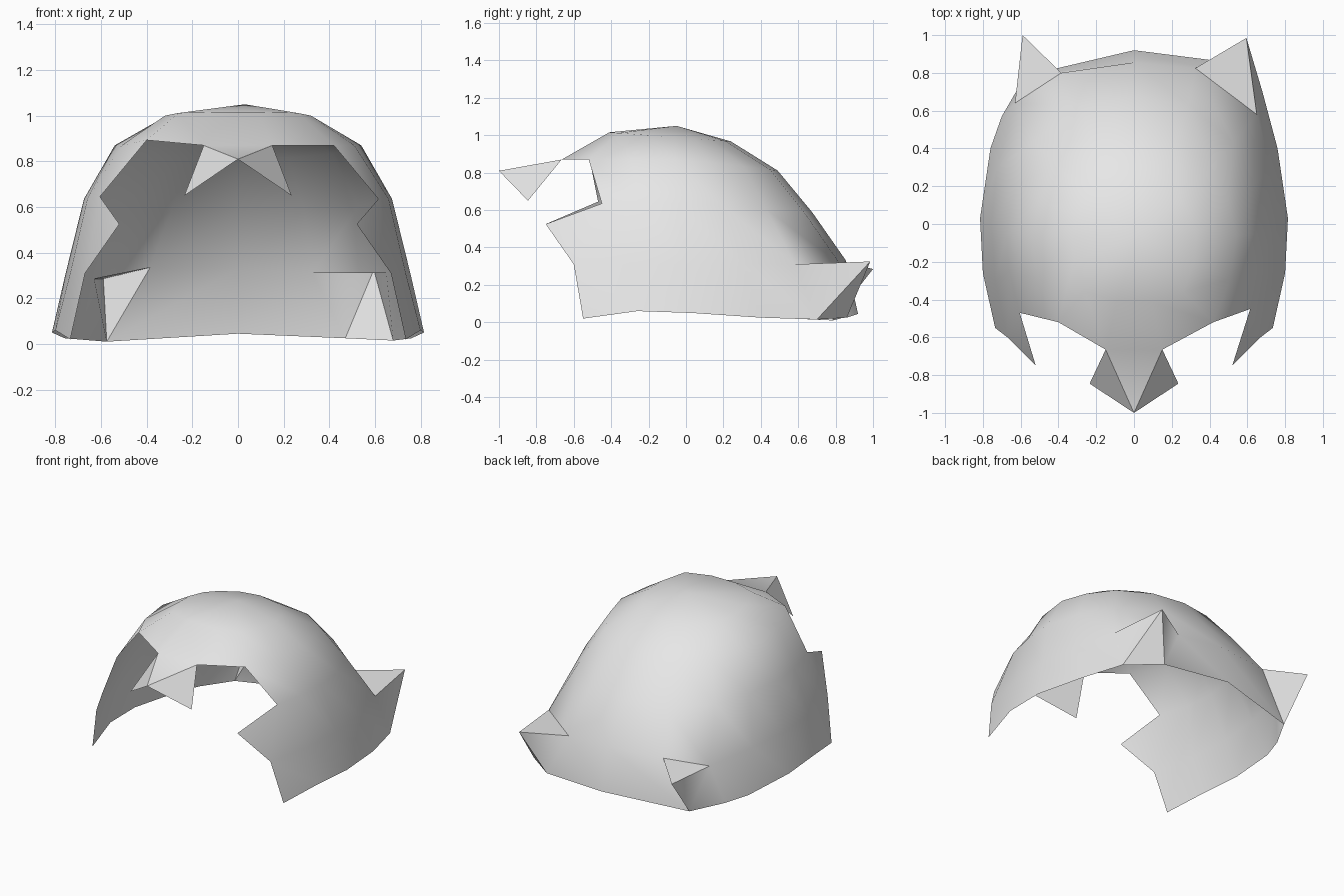
import bpy, bmesh

if "Cube" in bpy.data.objects:
    bpy.data.objects.remove(bpy.data.objects["Cube"])

# Half outlines (x, y) of the shell from back centre round to the front
RINGS = [
    [(0, .92), (.47, .86), (.68, .70), (.76, .40), (.815, .03), (.80, -.26), (.735, -.55)],
    [(0, .855), (.325, .825), (.65, .58), (.725, .30), (.755, 0), (.735, -.30), (.67, -.60)],
    [(0, .675), (.29, .63), (.53, .43), (.63, .20), (.675, -.05), (.66, -.25), (.615, -.45)],
    [(0, .49), (.22, .45), (.41, .31), (.50, .12), (.54, -.06), (.51, -.29), (.42, -.52), (.15, -.665)],
    [(0, .24), (.13, .21), (.24, .13), (.30, .05), (.33, -.06), (.32, -.20), (.26, -.36), (.09, -.41)],
]
RIM_Z = [.045, .025, .015, .025, .05, .06, .02]


def height(ring, col, y):
    """Height of a ring point; upper rings dip toward the back."""
    back = max(0, y)
    return [RIM_Z[min(col, 6)], .31 + .02 * (col == 0), .635 - .07 * back,
            .87 - .12 * back, .985 - .075 * y][ring]


# Small left/right differences around the rear tufts
SHIFT = {
    (-1, 0, 1): (-.575, .785, .01), (-1, 0, 2): (-.70, .57, .02),
    (-1, 1, 1): (-.385, .80, .335), (-1, 1, 2): (-.63, .64, .285),
    (-1, 2, 6): (-.605, -.47, .645), (-1, 3, 6): (-.40, -.52, .893),
}

bm = bmesh.new()
V = {}
for r, ring in enumerate(RINGS):
    for c, (x, y) in enumerate(ring):
        for s in (1, -1):
            if c == 0 and s == -1:
                V[s, r, c] = V[1, r, c]
                continue
            co = SHIFT.get((s, r, c), (s * x, y, height(r, c, y)))
            V[s, r, c] = bm.verts.new(co)
crown = bm.verts.new((.03, -.05, 1.05))


def face(s, *verts):
    """Add a face, flipping the winding on the mirrored side."""
    bm.faces.new(verts if s == 1 else verts[::-1])


def tuft(s, tip, *base):
    """Pointed fan from the edges of a base chain to one tip."""
    t = bm.verts.new(tip)
    for a, b in zip(base, base[1:]):
        face(s, a, b, t)


for s in (1, -1):
    # Shell panels between the rings, leaving a gap under each rear tuft
    for r in range(4):
        for c in range(len(RINGS[r]) - 1):
            if (r, c) != (0, 1):
                face(s, V[s, r, c], V[s, r, c + 1], V[s, r + 1, c + 1], V[s, r + 1, c])
    # Crown fan
    for c in range(7):
        face(s, V[s, 4, c], V[s, 4, c + 1], crown)
    # Pointed lock at the temple
    tuft(s, (s * .52, -.75, .525), V[s, 1, 6], V[s, 2, 6])

# Front centre panels of the shell
face(1, V[1, 4, 7], V[-1, 4, 7], crown)
face(1, V[1, 3, 7], V[-1, 3, 7], V[-1, 4, 7], V[1, 4, 7])

# Rear tufts: four-sided on the right, three-sided on the left
a, b, c, d = V[1, 0, 1], V[1, 0, 2], V[1, 1, 2], V[1, 1, 1]
tuft(1, (.595, .985, .325), a, b, c, d, a)
a, b, c, d = V[-1, 0, 1], V[-1, 0, 2], V[-1, 1, 2], V[-1, 1, 1]
face(-1, a, b, c)
tuft(-1, (-.59, 1, .285), a, c, d, a)

# Fringe: a central point with a drooping flap on each side
tip = bm.verts.new((0, -1, .81))
face(1, V[1, 3, 7], tip, V[-1, 3, 7])
for s in (1, -1):
    face(s, V[s, 3, 7], bm.verts.new((s * .235, -.845, .65)), tip)

bmesh.ops.recalc_face_normals(bm, faces=bm.faces[:])
top = max(bm.faces, key=lambda f: f.calc_center_median().z)
if top.normal.z < 0:
    bmesh.ops.reverse_faces(bm, faces=bm.faces[:])

mesh = bpy.data.meshes.new("hair_shell")
bm.to_mesh(mesh)
bm.free()
hair = bpy.data.objects.new("hair_shell", mesh)
bpy.context.collection.objects.link(hair)

grey = bpy.data.materials.new("light_grey")
grey.diffuse_color = (.8, .8, .8, 1)
grey.use_nodes = True
grey.node_tree.nodes["Principled BSDF"].inputs["Base Color"].default_value = grey.diffuse_color
mesh.materials.append(grey)

# Smooth dome with crisp tufts
bpy.context.view_layer.objects.active = hair
hair.select_set(True)
bpy.ops.object.shade_smooth_by_angle(angle=.75)
